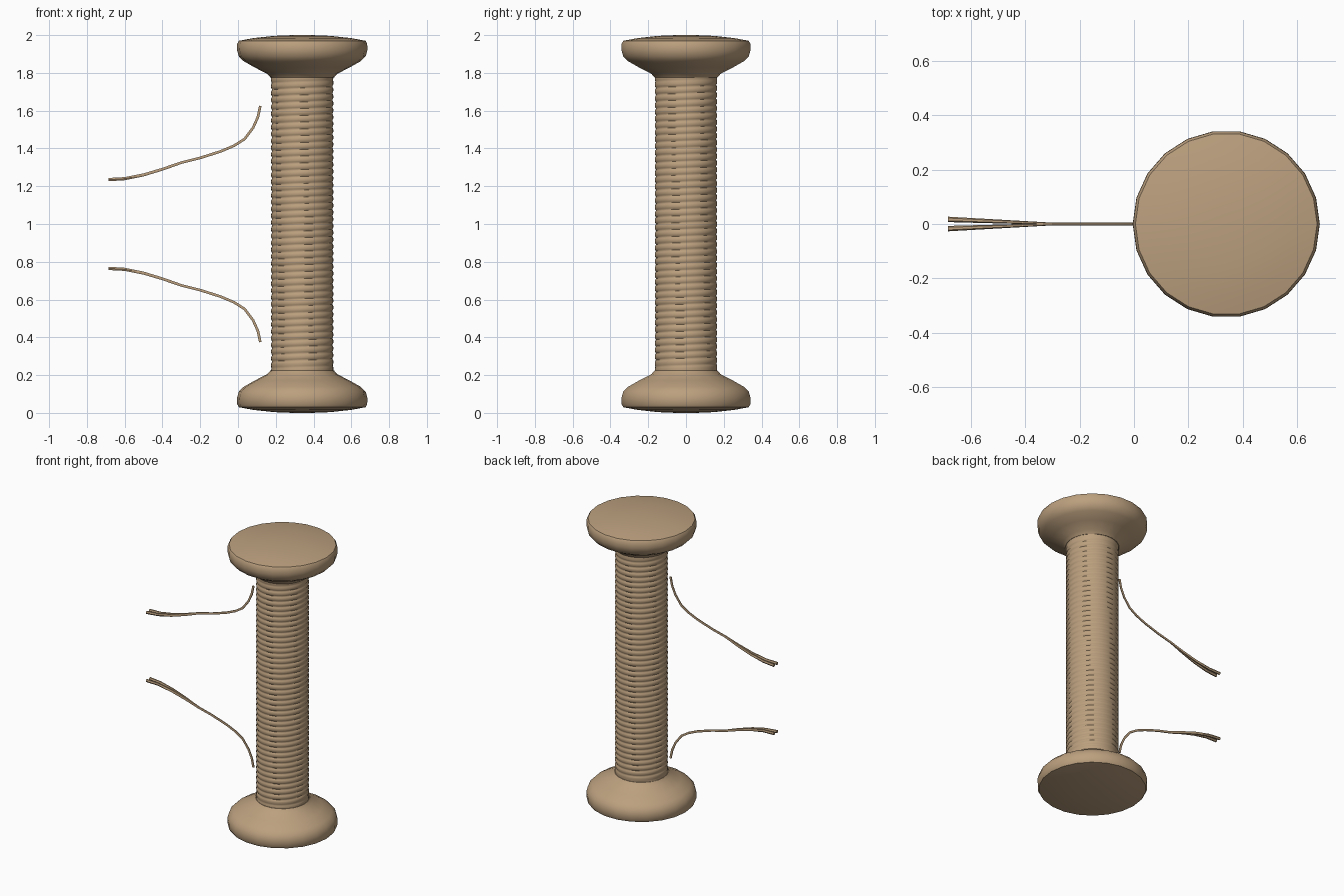
import bpy, bmesh, math
from mathutils import Vector

cube = bpy.data.objects.get("Cube")
if cube:
    bpy.data.objects.remove(cube, do_unlink=True)

CX = 0.34       # spool axis
SIDES = 22

tan = bpy.data.materials.new("tan_wood_and_thread")
tan.use_nodes = True
COLOUR = (0.5, 0.35, 0.21, 1)
tan.diffuse_color = COLOUR
tan.node_tree.nodes["Principled BSDF"].inputs["Base Color"].default_value = COLOUR


def finish(bm, name, angle):
    bmesh.ops.remove_doubles(bm, verts=bm.verts, dist=1e-5)
    bmesh.ops.recalc_face_normals(bm, faces=bm.faces)
    mesh = bpy.data.meshes.new(name)
    bm.to_mesh(mesh)
    bm.free()
    mesh.materials.append(tan)
    obj = bpy.data.objects.new(name, mesh)
    bpy.context.collection.objects.link(obj)
    bpy.ops.object.select_all(action='DESELECT')
    obj.select_set(True)
    bpy.context.view_layer.objects.active = obj
    bpy.ops.object.shade_smooth_by_angle(angle=math.radians(angle))
    return obj


def skin(bm, rings):
    """Join a list of point rings with quads and cap both ends."""
    loops = [[bm.verts.new(p) for p in ring] for ring in rings]
    n = len(loops[0])
    for a, b in zip(loops, loops[1:]):
        for i in range(n):
            j = (i + 1) % n
            bm.faces.new((a[i], a[j], b[j], b[i]))
    bm.faces.new(loops[0])
    bm.faces.new(loops[-1])


def ring(radius, z, sides=SIDES):
    return [(CX + radius * math.cos(t), radius * math.sin(t), z)
            for t in (2 * math.pi * i / sides for i in range(sides))]


# Flanges: lathed profile, the lower one mirrored about mid height
profile = [(0.05, 2.0), (0.15, 1.996), (0.26, 1.984), (0.335, 1.97),
           (0.344, 1.955), (0.345, 1.92), (0.336, 1.888), (0.31, 1.862),
           (0.25, 1.828), (0.185, 1.795), (0.168, 1.775)]
for name, flip in (("top_flange", False), ("bottom_flange", True)):
    bm = bmesh.new()
    skin(bm, [ring(r, 2 - z if flip else z) for r, z in profile])
    finish(bm, name, 30)

# Core
bm = bmesh.new()
skin(bm, [ring(0.158, 0.2), ring(0.158, 1.8)])
finish(bm, "core", 30)

# Wound thread: a rippled helical sleeve around the core
PITCH, STEPS, AROUND = 0.036, 6, 44
LOW, HIGH = 0.215, 1.785
bm = bmesh.new()
count = round((HIGH - LOW) / PITCH * STEPS)
rings = []
for k in range(count + 1):
    z = LOW + (HIGH - LOW) * k / count
    pts = []
    for i in range(AROUND):
        t = 2 * math.pi * i / AROUND
        wave = abs(math.sin(math.pi * (z / PITCH - i / AROUND)))
        fade = min(1, (z - LOW) / 0.06, (HIGH - z) / 0.06)
        r = 0.165 - 0.007 * fade * (1 - wave) ** 1.5
        pts.append((CX + r * math.cos(t), r * math.sin(t), z))
    rings.append(pts)
skin(bm, rings)
finish(bm, "wound_thread", 60)

# Loose thread ends: each splits into two frayed strands
path = [(0.118, 1.625), (0.105, 1.565), (0.08, 1.51), (0.035, 1.45),
        (-0.02, 1.415), (-0.09, 1.385), (-0.2, 1.35), (-0.3, 1.325),
        (-0.4, 1.29), (-0.5, 1.26), (-0.6, 1.24), (-0.685, 1.235)]


def strand(bm, side, flip):
    rings = []
    for i, (x, z) in enumerate(path):
        a, b = path[max(i - 1, 0)], path[min(i + 1, len(path) - 1)]
        across = Vector((a[1] - b[1], 0, b[0] - a[0])).normalized()
        split = max(0, (-0.3 - x) / 0.385)
        centre = Vector((x, side * (0.001 + 0.016 * split), z))
        wide, thick = 0.004 + 0.006 * split, 0.008 + 0.002 * split
        pts = []
        for k in range(6):
            t = math.pi * k / 3
            p = centre + across * thick * math.sin(t) + Vector((0, wide * math.cos(t), 0))
            pts.append((p.x, p.y, 2 - p.z if flip else p.z))
        rings.append(pts)
    skin(bm, rings)


for name, flip in (("upper_loose_thread", False), ("lower_loose_thread", True)):
    bm = bmesh.new()
    for side in (-1, 1):
        strand(bm, side, flip)
    finish(bm, name, 50)
